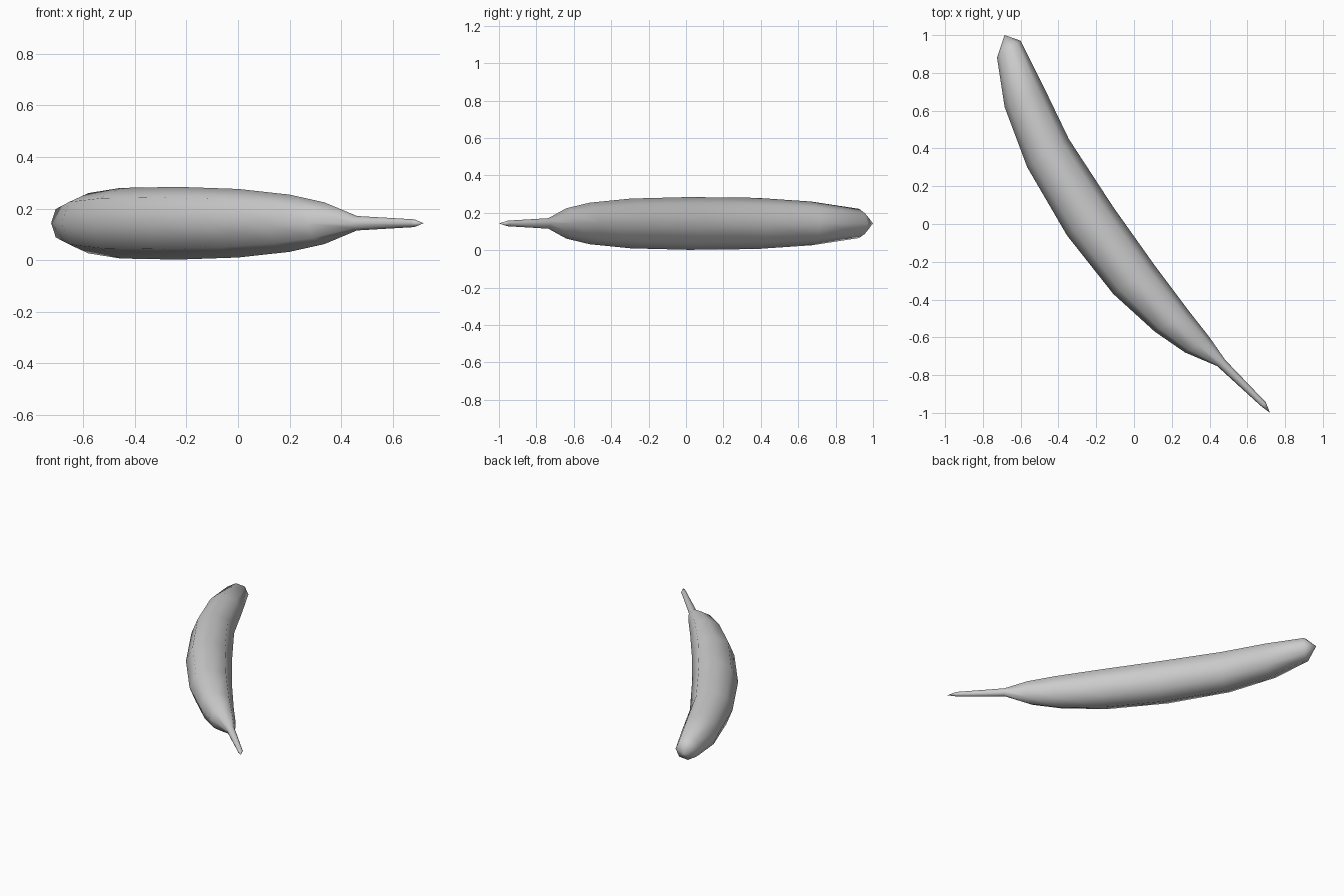
import bpy
import bmesh
import math
from mathutils import Vector

cube = bpy.data.objects.get("Cube")
if cube:
    bpy.data.objects.remove(cube, do_unlink=True)

SIDES = 8
MID = 0.143  # height of the curved centre line

# Cross-sections from blossom end to stem: outer edge x, y, inner edge x, y, half height
sections = [
    (-0.725, 0.88, -0.60, 0.97, 0.078),
    (-0.685, 0.62, -0.475, 0.72, 0.117),
    (-0.565, 0.30, -0.345, 0.45, 0.137),
    (-0.355, -0.06, -0.11, 0.09, 0.141),
    (-0.11, -0.37, 0.11, -0.22, 0.133),
    (0.11, -0.57, 0.29, -0.46, 0.111),
    (0.27, -0.68, 0.40, -0.60, 0.081),
    (0.44, -0.752, 0.483, -0.72, 0.028),
    (0.67, -0.962, 0.698, -0.944, 0.015),
]
blossom_tip = (-0.685, 1.0, MID)
stem_tip = (0.72, -1.0, MID)


def ring(bm, ox, oy, ix, iy, half_height):
    """Eight-sided section spanning the outer and inner edges of the curve."""
    outer, inner = Vector((ox, oy, MID)), Vector((ix, iy, MID))
    centre, across = (outer + inner) / 2, (inner - outer) / 2
    up = Vector((0, 0, half_height))
    angles = [math.tau * i / SIDES for i in range(SIDES)]
    return [bm.verts.new(centre + across * math.cos(a) + up * math.sin(a))
            for a in angles]


def cap(bm, verts, tip):
    """Close a ring with a fan to a point."""
    point = bm.verts.new(tip)
    for i in range(SIDES):
        bm.faces.new((verts[i], verts[(i + 1) % SIDES], point))


# Fruit body and stem as one continuous skin
bm = bmesh.new()
rings = [ring(bm, *s) for s in sections]
for a, b in zip(rings, rings[1:]):
    for i in range(SIDES):
        j = (i + 1) % SIDES
        bm.faces.new((a[i], a[j], b[j], b[i]))
cap(bm, rings[0], blossom_tip)
cap(bm, rings[-1], stem_tip)
bmesh.ops.recalc_face_normals(bm, faces=bm.faces)
for face in bm.faces:
    face.smooth = True

mesh = bpy.data.meshes.new("banana")
bm.to_mesh(mesh)
bm.free()
banana = bpy.data.objects.new("banana", mesh)
bpy.context.collection.objects.link(banana)

# Plain grey skin
grey = (0.6, 0.6, 0.6, 1)
skin = bpy.data.materials.new("grey_skin")
skin.use_nodes = True
skin.diffuse_color = grey
skin.node_tree.nodes["Principled BSDF"].inputs["Base Color"].default_value = grey
mesh.materials.append(skin)
